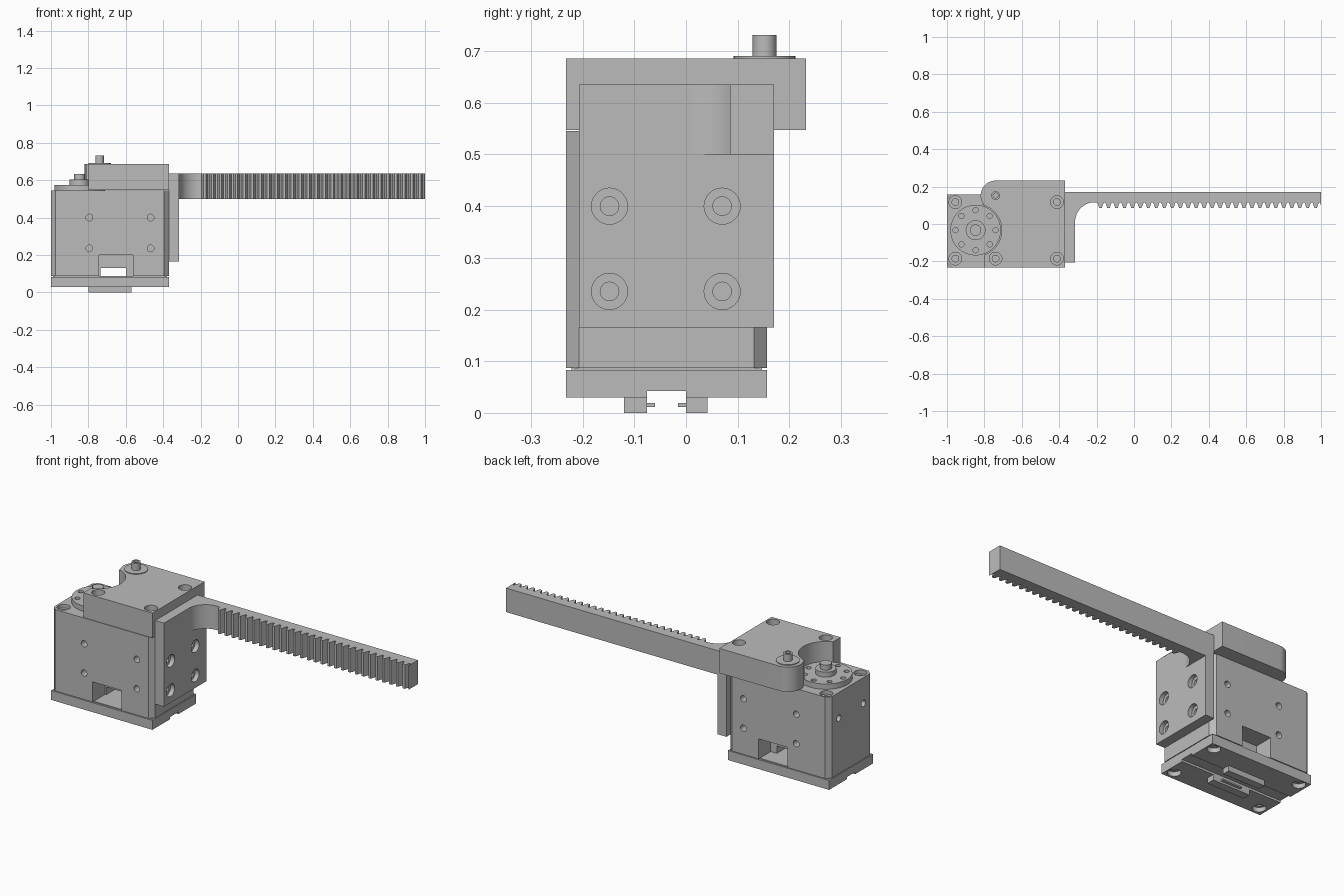
import bpy, bmesh
from math import sin, cos, pi, radians
from mathutils import Matrix, Vector

if "Cube" in bpy.data.objects:
    bpy.data.objects.remove(bpy.data.objects["Cube"])

grey = bpy.data.materials.new("plain grey")
grey.use_nodes = True
COLOUR = (0.5, 0.5, 0.5, 1)
grey.diffuse_color = COLOUR
grey.node_tree.nodes["Principled BSDF"].inputs["Base Color"].default_value = COLOUR


def make(name, bm):
    bmesh.ops.recalc_face_normals(bm, faces=bm.faces)
    mesh = bpy.data.meshes.new(name)
    bm.to_mesh(mesh)
    bm.free()
    mesh.materials.append(grey)
    obj = bpy.data.objects.new(name, mesh)
    bpy.context.scene.collection.objects.link(obj)
    return obj


def add_box(bm, x, y, z):
    lo, hi = Vector((x[0], y[0], z[0])), Vector((x[1], y[1], z[1]))
    m = Matrix.Translation((lo + hi) / 2) @ Matrix.Diagonal((*(hi - lo), 1))
    bmesh.ops.create_cube(bm, size=1, matrix=m)


def add_cyl(bm, centre, r, depth, axis="Z", seg=32):
    turn = {"X": Matrix.Rotation(pi / 2, 4, "Y"), "Y": Matrix.Rotation(pi / 2, 4, "X"), "Z": Matrix()}
    bmesh.ops.create_cone(bm, cap_ends=True, segments=seg, radius1=r, radius2=r, depth=depth,
                          matrix=Matrix.Translation(centre) @ turn[axis])


def add_prism(bm, pts, z0, z1):
    face = bm.faces.new([bm.verts.new((x, y, z0)) for x, y in pts])
    top = bmesh.ops.extrude_face_region(bm, geom=[face])["geom"]
    bmesh.ops.translate(bm, vec=(0, 0, z1 - z0), verts=[v for v in top if isinstance(v, bmesh.types.BMVert)])


def arc(cx, cy, r, a0, a1, n=20):
    angles = [radians(a0 + (a1 - a0) * i / n) for i in range(n + 1)]
    return [(cx + r * cos(a), cy + r * sin(a)) for a in angles]


def cut(obj, *cutters):
    """Subtract each cutter mesh, bake the result and remove the cutters."""
    tools = [make("cutter", bm) for bm in cutters]
    for tool in tools:
        tool.hide_render = True
        mod = obj.modifiers.new("cut", "BOOLEAN")
        mod.operation, mod.solver, mod.object = "DIFFERENCE", "EXACT", tool
    deps = bpy.context.evaluated_depsgraph_get()
    mesh = bpy.data.meshes.new_from_object(obj.evaluated_get(deps))
    obj.modifiers.clear()
    obj.data = mesh
    for tool in tools:
        bpy.data.objects.remove(tool)


def holes(centres, r, depth, axis="Z"):
    bm = bmesh.new()
    for c in centres:
        add_cyl(bm, c, r, depth, axis, 24)
    return bm


def boxes(*specs):
    bm = bmesh.new()
    for s in specs:
        add_box(bm, *s)
    return bm


def smooth(obj):
    bpy.ops.object.select_all(action="DESELECT")
    obj.select_set(True)
    bpy.context.view_layer.objects.active = obj
    bpy.ops.object.shade_smooth_by_angle(angle=radians(30))


X0, X1, Y0, Y1 = -1.0, -0.37, -0.232, 0.157     # servo footprint
HORN = (-0.847, -0.033)
PIN = (-0.74, 0.152)
SIDE_X, SIDE_Z, SIDE_Y = (-0.795, -0.467), (0.235, 0.4), (-0.148, 0.07)
CORNERS = [(x, y) for x in (-0.955, -0.412) for y in (-0.185, 0.117)]
parts = []

# Servo case with bevelled upright corners
c = 0.025
bm = bmesh.new()
add_prism(bm, [(X0 + c, Y0), (X1 - c, Y0), (X1, Y0 + c), (X1, Y1 - c),
               (X1 - c, Y1), (X0 + c, Y1), (X0, Y1 - c), (X0, Y0 + c)], 0.087, 0.545)
case = make("servo_case", bm)
cut(case,
    holes([(x, y, z) for x in SIDE_X for y in (Y0, Y1) for z in SIDE_Z], 0.018, 0.08, "Y"),
    holes([(X0, y, z) for y in SIDE_Y for z in SIDE_Z[1:]], 0.018, 0.08, "X"),
    holes([(x, y, 0.545) for x, y in CORNERS[:2]], 0.034, 0.04),
    holes([(x, y, 0.52) for x, y in CORNERS[:2]], 0.018, 0.06),
    boxes(((-0.742, -0.562), (-0.3, -0.12), (0.05, 0.2)), ((-0.742, -0.562), (0.05, 0.3), (0.05, 0.2))),
    boxes(((-0.735, -0.6), (-0.2, 0.1), (0.06, 0.13))))
parts.append(case)

# Bottom cover with a groove along its length
base = make("bottom_cover", boxes(((X0, X1), (Y0, Y1), (0.03, 0.083))))
cut(base, boxes(((-1.1, -0.3), (-0.075, 0.0), (0.0, 0.042))),
    holes([(x, y, 0.03) for x, y in CORNERS], 0.034, 0.05),
    holes([(x, y, 0.05) for x, y in CORNERS], 0.018, 0.04))
parts.append(base)
parts.append(make("cover_seam", boxes(((X0 + 0.01, X1 - 0.01), (Y0 + 0.01, Y1 - 0.01), (0.08, 0.0875)))))

# Cable guides under the cover, each with a small inner lip
for name, y, lip in (("front_guide", (-0.12, -0.075), (-0.08, -0.06)),
                     ("back_guide", (0.0, 0.042), (-0.015, 0.005))):
    parts.append(make(name, boxes(((-0.8, -0.57), y, (0, 0.032)), ((-0.74, -0.62), lip, (0.011, 0.019)))))

# Round output horn with a ring of holes
bm = bmesh.new()
add_cyl(bm, (*HORN, 0.559), 0.135, 0.032, seg=64)
horn = make("output_horn", bm)
ring = arc(*HORN, 0.107, 0, 315, 7)
cut(horn, holes([(x, y, 0.575) for x, y in ring], 0.014, 0.04))
parts.append(horn)
bm = bmesh.new()
add_cyl(bm, (*HORN, 0.588), 0.053, 0.03)
add_cyl(bm, (*HORN, 0.615), 0.03, 0.034)
parts.append(make("horn_hub", bm))

# Top bracket, scooped around the horn, with a rounded ear for the pin
bm = bmesh.new()
add_prism(bm, [(-0.8, Y0), (X1, Y0), (X1, 0.232)] + arc(PIN[0], 0.152, 0.08, 90, 216)
          + arc(*HORN, 0.14, 76, -70, 28), 0.547, 0.686)
bracket = make("top_bracket", bm)
screws = CORNERS[2:] + [(-0.74, -0.185)]
cut(bracket, holes([(x, y, 0.686) for x, y in screws], 0.034, 0.09),
    holes([(x, y, 0.64) for x, y in screws], 0.018, 0.08))
parts.append(bracket)

# Pin and its washer
bm = bmesh.new()
add_cyl(bm, (*PIN, 0.688), 0.06, 0.005)
parts.append(make("pin_washer", bm))
bm = bmesh.new()
add_cyl(bm, (*PIN, 0.71), 0.023, 0.042)
pin = make("pin", bm)
cut(pin, holes([(*PIN, 0.731)], 0.013, 0.04))
parts.append(pin)

# Side plate with counterbored holes
plate = make("side_plate", boxes(((X1, -0.315), (-0.207, 0.17), (0.165, 0.635))))
spots = [(y, z) for y in SIDE_Y for z in SIDE_Z]
cut(plate, holes([(-0.315, y, z) for y, z in spots], 0.035, 0.05, "X"),
    holes([(-0.345, y, z) for y, z in spots], 0.018, 0.1, "X"))
parts.append(plate)

# Toothed rack, flowing out of the plate through a fillet
pitch, tip, root = 0.0426, 0.085, 0.116
outline = [(1, 0.17), (-0.33, 0.17), (-0.33, 0.011)] + arc(-0.21, 0.011, 0.105, 180, 90)
x = -0.2
while x + pitch < 1.0:
    outline += [(x + pitch * f, y) for f, y in ((0.1, root), (0.35, tip), (0.65, tip), (0.9, root))]
    x += pitch
outline += [(x + 0.1 * pitch, root), (1, tip)]
bm = bmesh.new()
add_prism(bm, outline, 0.5, 0.635)
parts.append(make("toothed_rack", bm))

for part in parts:
    smooth(part)
